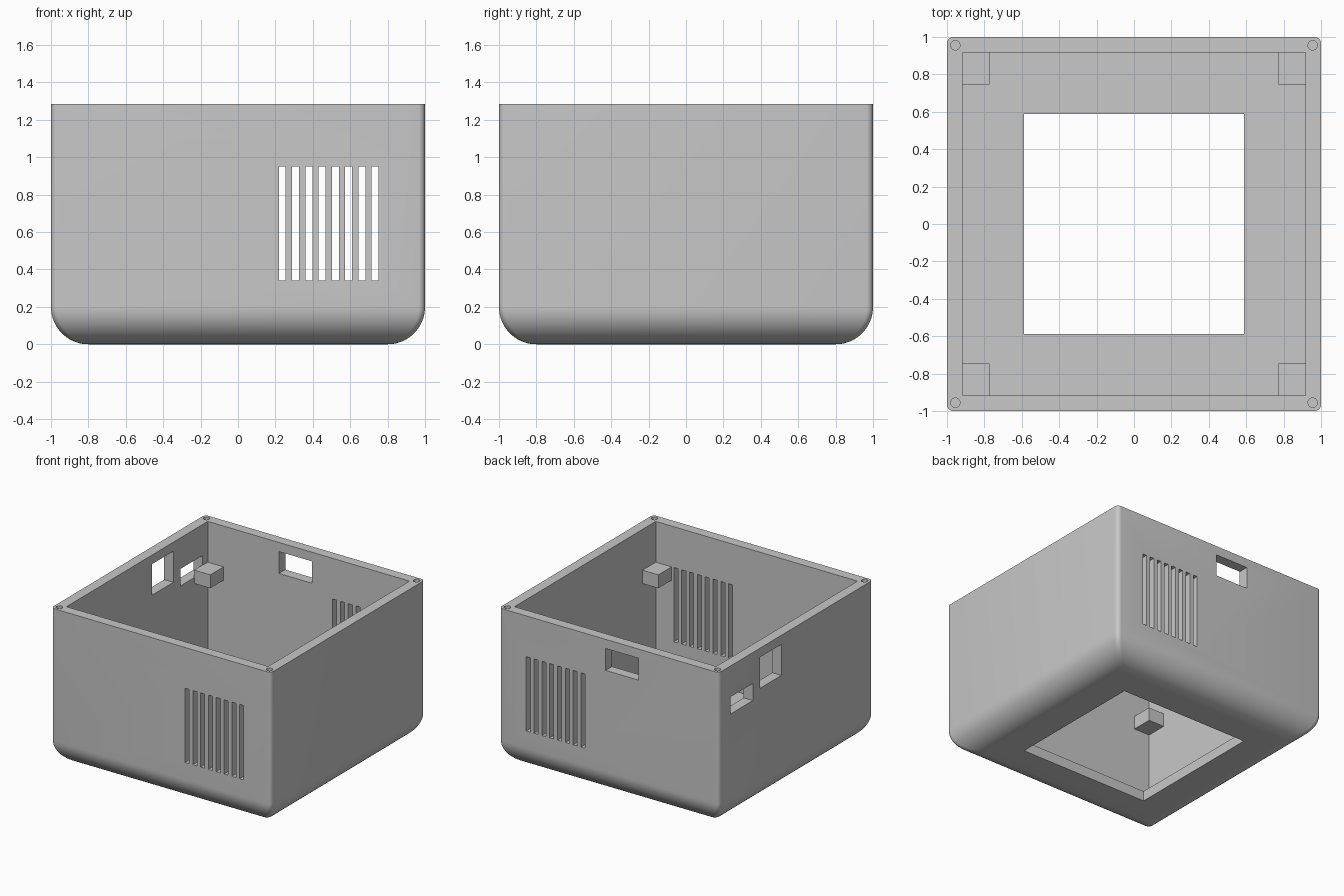
import bpy, bmesh, math
from mathutils import Matrix, Vector

if "Cube" in bpy.data.objects:
    bpy.data.objects.remove(bpy.data.objects["Cube"], do_unlink=True)

HEIGHT, WALL_IN, FLOOR = 1.285, 0.917, 0.083
FILLET, CORNER = 0.2, 0.035

grey = bpy.data.materials.new("plain_grey")
grey.use_nodes = True
colour = (0.58, 0.58, 0.58, 1)
grey.diffuse_color = colour
grey.node_tree.nodes["Principled BSDF"].inputs["Base Color"].default_value = colour


def make_object(name, bm):
    bmesh.ops.recalc_face_normals(bm, faces=bm.faces)
    mesh = bpy.data.meshes.new(name)
    bm.to_mesh(mesh)
    bm.free()
    mesh.materials.append(grey)
    obj = bpy.data.objects.new(name, mesh)
    bpy.context.collection.objects.link(obj)
    return obj


def add_box(bm, x, y, z):
    """Box from (low, high) pairs along each axis."""
    spans = (x, y, z)
    centre = Vector([(a + b) / 2 for a, b in spans])
    size = [b - a for a, b in spans]
    bmesh.ops.create_cube(bm, size=1, matrix=Matrix.Translation(centre) @ Matrix.Diagonal((*size, 1)))


def activate(obj):
    bpy.ops.object.select_all(action='DESELECT')
    obj.select_set(True)
    bpy.context.view_layer.objects.active = obj


def cut(obj, bm):
    cutter = make_object("cutter", bm)
    cutter.hide_render = True
    mod = obj.modifiers.new("cut", 'BOOLEAN')
    mod.operation, mod.solver, mod.object = 'DIFFERENCE', 'EXACT', cutter
    activate(obj)
    bpy.ops.object.modifier_apply(modifier=mod.name)
    bpy.data.objects.remove(cutter, do_unlink=True)


def rounded_square(bm, half, z, steps=6):
    ring = []
    for quarter in range(4):
        mid = math.radians(45 + 90 * quarter)
        cx = math.copysign(half - CORNER, math.cos(mid))
        cy = math.copysign(half - CORNER, math.sin(mid))
        for i in range(steps + 1):
            a = math.radians(90 * (quarter + i / steps))
            ring.append(bm.verts.new((cx + CORNER * math.cos(a), cy + CORNER * math.sin(a), z)))
    return ring


# Outer shell: stacked rounded squares with a filleted bottom edge
bm = bmesh.new()
rings = []
STEPS = 20
for i in range(STEPS + 1):
    t = math.pi / 2 * i / STEPS
    rings.append(rounded_square(bm, 1 - FILLET * (1 - math.sin(t)), FILLET * (1 - math.cos(t))))
rings.append(rounded_square(bm, 1, HEIGHT))
for low, high in zip(rings, rings[1:]):
    for i in range(len(low)):
        j = (i + 1) % len(low)
        bm.faces.new((low[i], low[j], high[j], high[i]))
bm.faces.new(rings[0][::-1])
bm.faces.new(rings[-1])
shell = make_object("enclosure_shell", bm)

# Open cavity
bm = bmesh.new()
inside = (-WALL_IN, WALL_IN)
add_box(bm, inside, inside, (FLOOR, HEIGHT + 0.2))
cut(shell, bm)

# Floor opening, vents, ports and screw holes
bm = bmesh.new()
opening = (-0.587, 0.587)
add_box(bm, opening, opening, (-0.1, 0.2))
for i in range(8):
    x = 0.218 + 0.071 * i
    for y in ((-1.1, -0.85), (0.85, 1.1)):
        add_box(bm, (x, x + 0.037), y, (0.34, 0.95))
add_box(bm, (-0.27, 0.03), (0.85, 1.1), (1.03, 1.21))
left_wall = (-1.1, -0.85)
add_box(bm, left_wall, (0.56, 0.85), (0.89, 1.03))
add_box(bm, left_wall, (0.19, 0.47), (0.955, 1.21))
for sx in (-1, 1):
    for sy in (-1, 1):
        bmesh.ops.create_cone(bm, cap_ends=True, segments=24, radius1=0.025, radius2=0.025, depth=0.4,
                              matrix=Matrix.Translation((0.955 * sx, 0.955 * sy, HEIGHT)))
cut(shell, bm)
activate(shell)
bpy.ops.object.shade_smooth_by_angle(angle=math.radians(30))

# Support blocks in the four inner corners
for sx, side in ((-1, "right"), (1, "left")):
    for sy, end in ((-1, "front"), (1, "back")):
        bm = bmesh.new()
        add_box(bm, sorted((0.773 * sx, 0.92 * sx)), sorted((0.745 * sy, 0.92 * sy)), (0.84, 0.95))
        make_object(f"support_block_{end}_{side}", bm)
